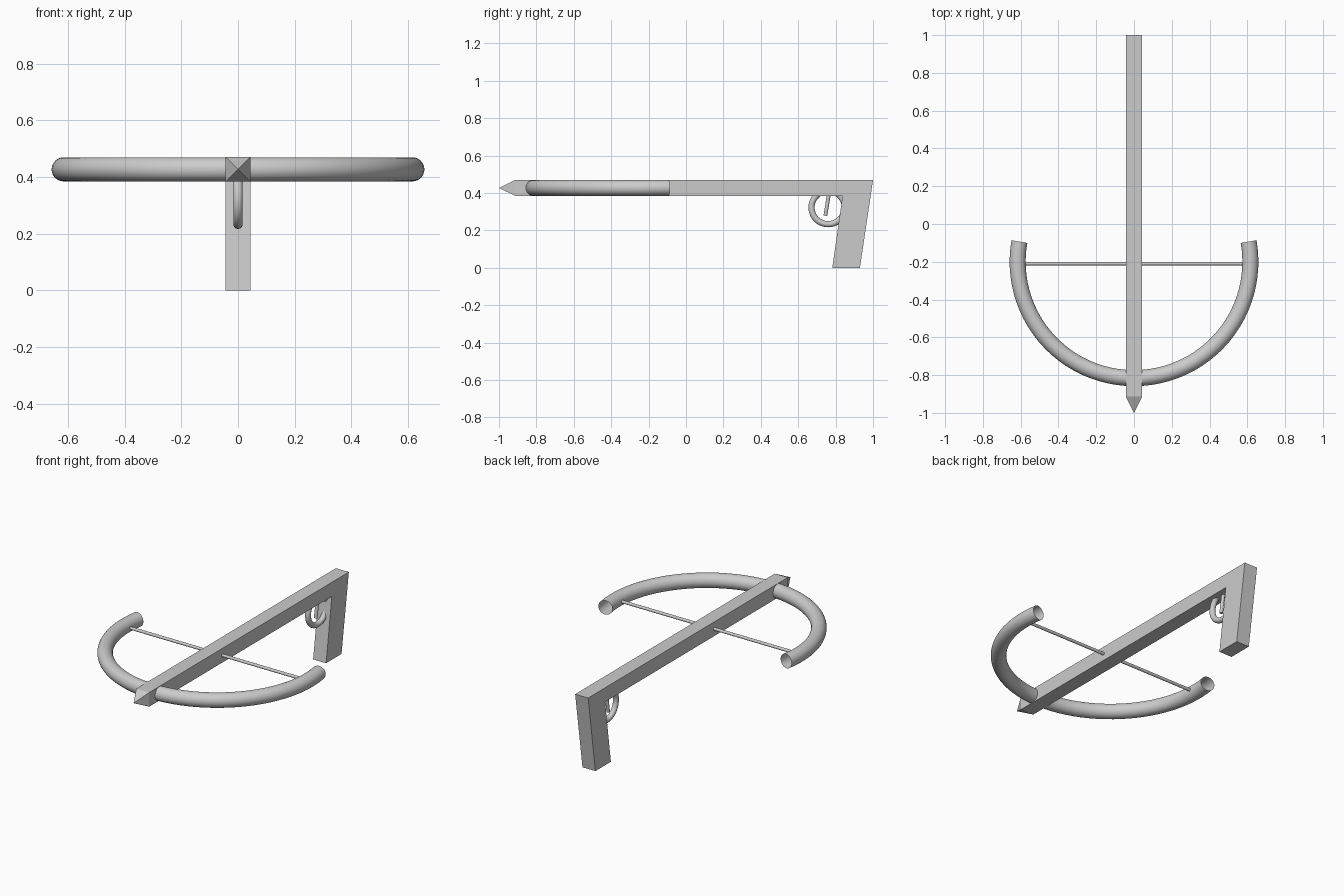
import bpy, bmesh
from math import sin, cos, pi, radians
from mathutils import Vector

if "Cube" in bpy.data.objects:
    bpy.data.objects.remove(bpy.data.objects["Cube"])

X, Y, Z = Vector((1, 0, 0)), Vector((0, 1, 0)), Vector((0, 0, 1))
AXIS_Z = 0.427   # height of the stock centre line


def finish(name, bm, smooth=False):
    bmesh.ops.recalc_face_normals(bm, faces=bm.faces)
    me = bpy.data.meshes.new(name)
    bm.to_mesh(me)
    bm.free()
    ob = bpy.data.objects.new(name, me)
    bpy.context.collection.objects.link(ob)
    if smooth:
        bpy.ops.object.select_all(action='DESELECT')
        ob.select_set(True)
        bpy.context.view_layer.objects.active = ob
        bpy.ops.object.shade_smooth_by_angle(angle=radians(40))
    return ob


def arc_tube(name, centre, u, v, major, minor, start, end, segs, sides):
    """Round tube swept along an arc in the u-v plane; open unless a full turn."""
    bm = bmesh.new()
    closed = abs(end - start - 360) < 0.01
    w = u.cross(v)
    rings = []
    for i in range(segs if closed else segs + 1):
        a = radians(start + (end - start) * i / segs)
        d = u * cos(a) + v * sin(a)
        rings.append([bm.verts.new(centre + d * (major + minor * cos(2 * pi * j / sides))
                                   + w * minor * sin(2 * pi * j / sides))
                      for j in range(sides)])
    for i in range(segs):
        r, s = rings[i], rings[(i + 1) % len(rings)]
        for j in range(sides):
            k = (j + 1) % sides
            bm.faces.new((r[j], r[k], s[k], s[j]))
    return finish(name, bm, True)


def rod(name, a, b, radius, sides):
    """Straight capped cylinder between two points."""
    a, b = Vector(a), Vector(b)
    bm = bmesh.new()
    bmesh.ops.create_cone(bm, cap_ends=True, segments=sides, radius1=radius,
                          radius2=radius, depth=(b - a).length)
    bm.transform((b - a).to_track_quat('Z', 'Y').to_matrix().to_4x4())
    bmesh.ops.translate(bm, verts=bm.verts, vec=(a + b) / 2)
    return finish(name, bm, True)


# Stock and raked grip: one side profile, extruded across x
HALF = 0.0435
profile = [(-0.913, 0.47), (-0.913, 0.384), (0.837, 0.384),
           (0.782, 0.0), (0.93, 0.0), (1.0, 0.47)]
bm = bmesh.new()
face = bm.faces.new([bm.verts.new((-HALF, y, z)) for y, z in profile])
ext = bmesh.ops.extrude_face_region(bm, geom=[face])
bmesh.ops.translate(bm, vec=(2 * HALF, 0, 0),
                    verts=[g for g in ext['geom'] if isinstance(g, bmesh.types.BMVert)])
# Pointed pyramid nose on the front end
front = min(bm.faces, key=lambda f: f.calc_center_median().y)
nose = bmesh.ops.poke(bm, faces=[front])['verts'][0]
nose.co = (0, -1.0, AXIS_Z)
finish("stock", bm)

# Bow: open-ended half ring, slightly past a half turn
arc_tube("bow", Vector((0, -0.2, AXIS_Z)), X, Y, 0.616, 0.0425, -190, 10, 48, 32)

# Bowstring
rod("bowstring", (-0.59, -0.21, AXIS_Z), (0.59, -0.21, AXIS_Z), 0.009, 16)

# Trigger guard ring and trigger
arc_tube("trigger_guard", Vector((0, 0.76, 0.322)), Y, Z, 0.089, 0.0165, 0, 360, 48, 16)
rod("trigger", (0, 0.765, 0.40), (0, 0.745, 0.278), 0.01, 16)
